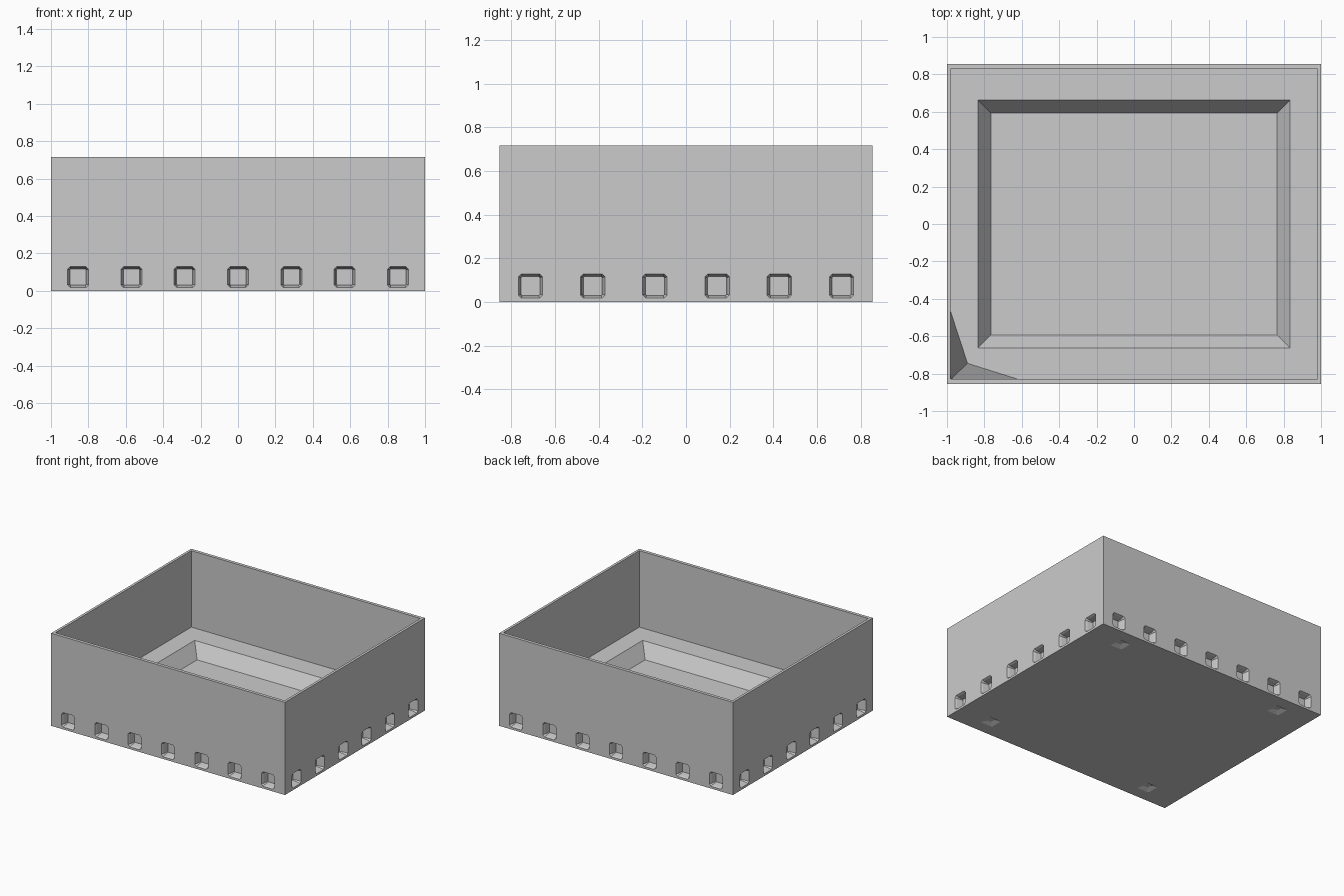
import bpy, bmesh, math
from mathutils import Matrix, Vector

cube = bpy.data.objects.get("Cube")
if cube:
    bpy.data.objects.remove(cube, do_unlink=True)

HX, HY, H = 1.0, 0.855, 0.716     # outer half sizes and height
IX, IY, LEDGE = 0.98, 0.83, 0.125  # inner walls and ledge height

grey = bpy.data.materials.new("plain grey")
grey.use_nodes = True
colour = (0.6, 0.6, 0.6, 1)
grey.diffuse_color = colour
grey.node_tree.nodes["Principled BSDF"].inputs["Base Color"].default_value = colour


def finish(bm, name):
    bmesh.ops.recalc_face_normals(bm, faces=bm.faces)
    mesh = bpy.data.meshes.new(name)
    bm.to_mesh(mesh)
    bm.free()
    mesh.materials.append(grey)
    obj = bpy.data.objects.new(name, mesh)
    bpy.context.collection.objects.link(obj)
    return obj


def loft(bm, rings):
    """Closed solid through rings of equal point count."""
    loops = [[bm.verts.new(p) for p in ring] for ring in rings]
    n = len(loops[0])
    for a, b in zip(loops, loops[1:]):
        for i in range(n):
            j = (i + 1) % n
            bm.faces.new((a[i], a[j], b[j], b[i]))
    bm.faces.new(loops[0])
    bm.faces.new(loops[-1])


def rect(x, y, z):
    return [Vector((-x, -y, z)), Vector((x, -y, z)), Vector((x, y, z)), Vector((-x, y, z))]


def octagon(h, c, z):
    """Square of half size h with corners cut by c."""
    k = h - c
    pts = [(-k, -h), (k, -h), (h, -k), (h, k), (k, h), (-k, h), (-h, k), (-h, -k)]
    return [Vector((x, y, z)) for x, y in pts]


def cut(target, cutter):
    mod = target.modifiers.new("cut", "BOOLEAN")
    mod.operation, mod.solver, mod.object = "DIFFERENCE", "EXACT", cutter
    bpy.context.view_layer.objects.active = target
    bpy.ops.object.modifier_apply(modifier=mod.name)
    bpy.data.objects.remove(cutter, do_unlink=True)


# Outer block
bm = bmesh.new()
loft(bm, [rect(HX, HY, 0), rect(HX, HY, H)])
body = finish(bm, "open_box")

# Cavity, leaving a folded corner gusset at the front
bm = bmesh.new()
floor = [bm.verts.new((x, y, LEDGE)) for x, y in
         [(-0.89, -0.745), (-0.62, -IY), (IX, -IY), (IX, IY), (-IX, IY), (-IX, -0.47)]]
rim = [bm.verts.new(p) for p in rect(IX, IY, H)]
lid = [bm.verts.new(p) for p in rect(IX, IY, H + 0.1)]
fold, front, fr, br, bl, side = floor
for face in (floor, lid, (rim[0], fold, front), (rim[0], side, fold),
             (rim[0], front, fr, rim[1]), (rim[1], fr, br, rim[2]),
             (rim[2], br, bl, rim[3]), (rim[3], bl, side, rim[0])):
    bm.faces.new(face)
for i in range(4):
    j = (i + 1) % 4
    bm.faces.new((rim[i], rim[j], lid[j], lid[i]))
cut(body, finish(bm, "cavity_cutter"))

# Sloped sunken floor
bm = bmesh.new()
loft(bm, [rect(0.765, 0.593, 0.02), rect(0.855, 0.683, 0.155)])
cut(body, finish(bm, "pit_cutter"))

# Sockets along the four sides and under the base
bm = bmesh.new()


def socket(place, sections):
    loft(bm, [[place @ p for p in octagon(*s)] for s in sections])


side_sections = [(0.056, 0.014, 0.02), (0.056, 0.014, 0), (0.05, 0.01, -0.015),
                 (0.043, 0.004, -0.06)]
for turn, count, reach in ((0, 7, HY), (1, 6, HX), (2, 7, HY), (3, 6, HX)):
    spin = Matrix.Rotation(turn * math.pi / 2, 4, "Z")
    for i in range(count):
        offset = (i - (count - 1) / 2) * 0.285
        face_out = Matrix.Rotation(math.pi / 2, 4, "X")
        socket(spin @ Matrix.Translation((offset, -reach, 0.073)) @ face_out, side_sections)
for x in (-0.72, 0.72):
    for y in (-0.71, 0.71):
        down = Matrix.Translation((x, y, 0)) @ Matrix.Rotation(math.pi, 4, "X")
        socket(down, [(0.052, 0.008, 0.02), (0.052, 0.008, 0), (0.02, 0.003, -0.015)])
cut(body, finish(bm, "socket_cutter"))
